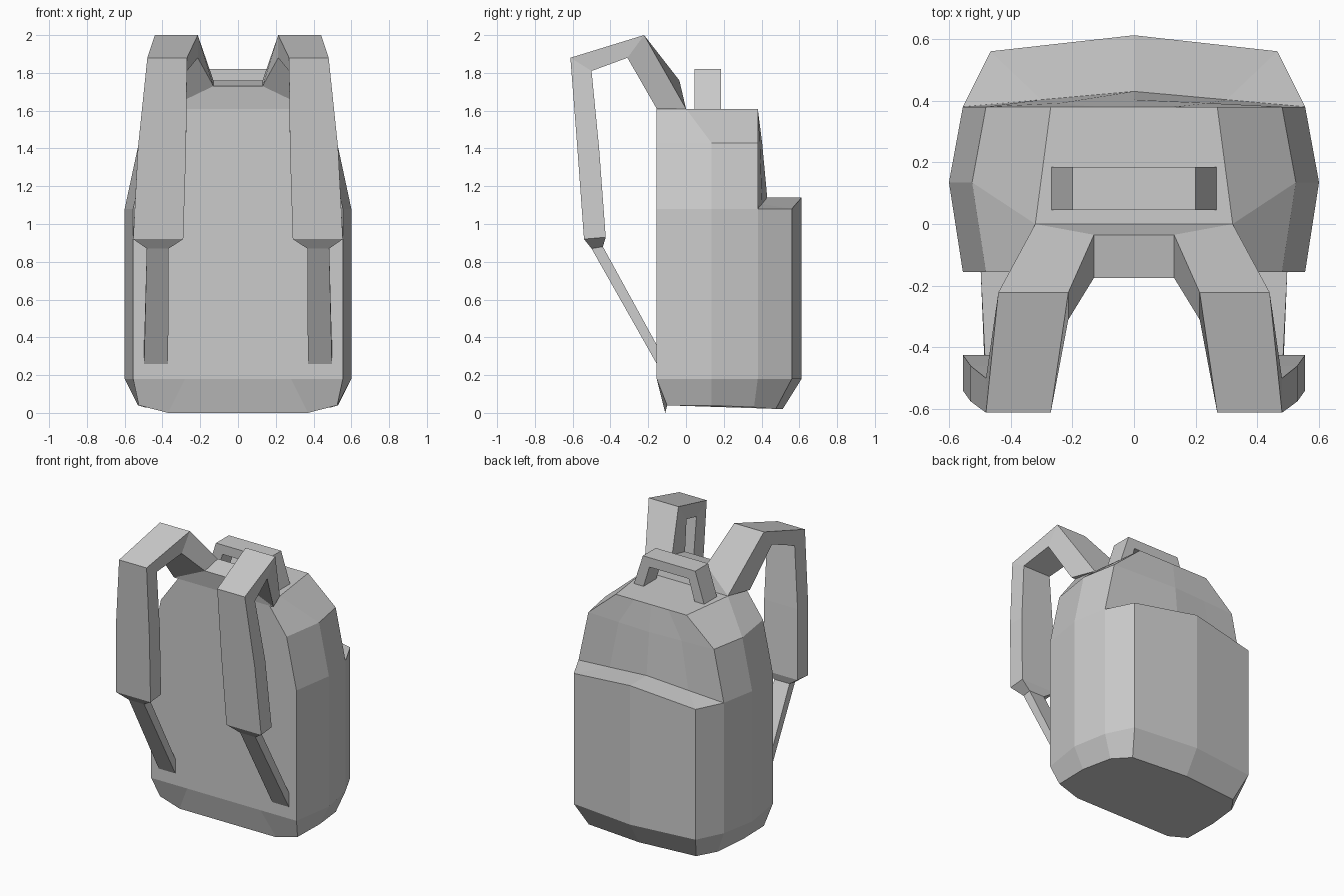
import bpy, bmesh

if "Cube" in bpy.data.objects:
    bpy.data.objects.remove(bpy.data.objects["Cube"])


def loft(name, sections, cap_start=False, cap_end=True, mirror=False):
    """Skin a list of closed sections (equal point counts) into a flat-shaded object."""
    bm = bmesh.new()
    rings = [[bm.verts.new(p) for p in s] for s in sections]
    n = len(rings[0])
    for a, b in zip(rings, rings[1:]):
        for i in range(n):
            j = (i + 1) % n
            bm.faces.new((a[i], a[j], b[j], b[i]))
    if cap_start:
        bm.faces.new(rings[0][::-1])
    if cap_end:
        bm.faces.new(rings[-1])
    bmesh.ops.remove_doubles(bm, verts=bm.verts, dist=0.0005)
    bmesh.ops.recalc_face_normals(bm, faces=bm.faces)
    me = bpy.data.meshes.new(name)
    bm.to_mesh(me)
    bm.free()
    ob = bpy.data.objects.new(name, me)
    bpy.context.collection.objects.link(ob)
    if mirror:
        ob.modifiers.new("Mirror", 'MIRROR').use_clip = True
    return ob


def full_ring(half):
    """Half outline (front to back centre) completed on the -x side."""
    return half + [(-x, y, z) for x, y, z in reversed(half[:-1])]


def outline(z, z_back):
    return [(.28, -.155, z), (.555, -.155, z), (.6, .135, z),
            (.555, .38, z), (.465, .56, z), (0, .612, z_back)]


# Bag: bevelled base, straight walls with back pocket, ledge, tapered top
mid = outline(1.08, 1.14)
body = [
    [(.37, -.11, 0), (.525, -.10, .04), (.53, .135, .04),
     (.495, .36, .03), (.41, .475, .02), (0, .512, .02)],
    outline(.18, .18),
    mid,
    mid[:4] + [(.3, .403, 1.107), (0, .43, 1.14)],
    [(.28, -.155, 1.43), (.48, -.155, 1.43), (.525, .135, 1.43),
     (.48, .38, 1.43), (.24, .392, 1.43), (0, .403, 1.43)],
    [(.2, -.155, 1.61), (.35, -.155, 1.61), (.32, 0, 1.61),
     (.27, .38, 1.61), (.13, .38, 1.61), (0, .38, 1.61)],
]
loft("bag_body", [full_ring(h) for h in body], cap_start=True)


def strap_section(x0, x1, outer, inner):
    return [(x0, *outer), (x1, *outer), (x1, *inner), (x0, *inner)]


# Shoulder straps, joined by a yoke at the top of the bag
straps = [
    [(0, -.035, 1.76), (0, 0, 1.61), (0, -.155, 1.61), (0, -.175, 1.73)],
    [(.13, -.035, 1.76), (.32, 0, 1.61), (.38, -.155, 1.61), (.13, -.175, 1.73)],
    strap_section(.213, .44, (-.222, 2.0), (-.31, 1.88)),
    strap_section(.27, .48, (-.612, 1.88), (-.5, 1.81)),
    strap_section(.275, .53, (-.575, 1.40), (-.46, 1.40)),
    strap_section(.29, .555, (-.54, .92), (-.425, .93)),
    strap_section(.367, .483, (-.5, .87), (-.44, .88)),
    strap_section(.37, .497, (-.155, .26), (-.155, .36)),
]
loft("shoulder_straps", straps, mirror=True)


# Carry handle on top
def handle_section(xo, zo, xi, zi):
    return [(xo, .045, zo), (xo, .185, zo), (xi, .185, zi), (xi, .045, zi)]


loft("carry_handle", [handle_section(0, 1.82, 0, 1.755),
                      handle_section(.2, 1.82, .15, 1.755),
                      handle_section(.268, 1.61, .195, 1.61)], mirror=True)
